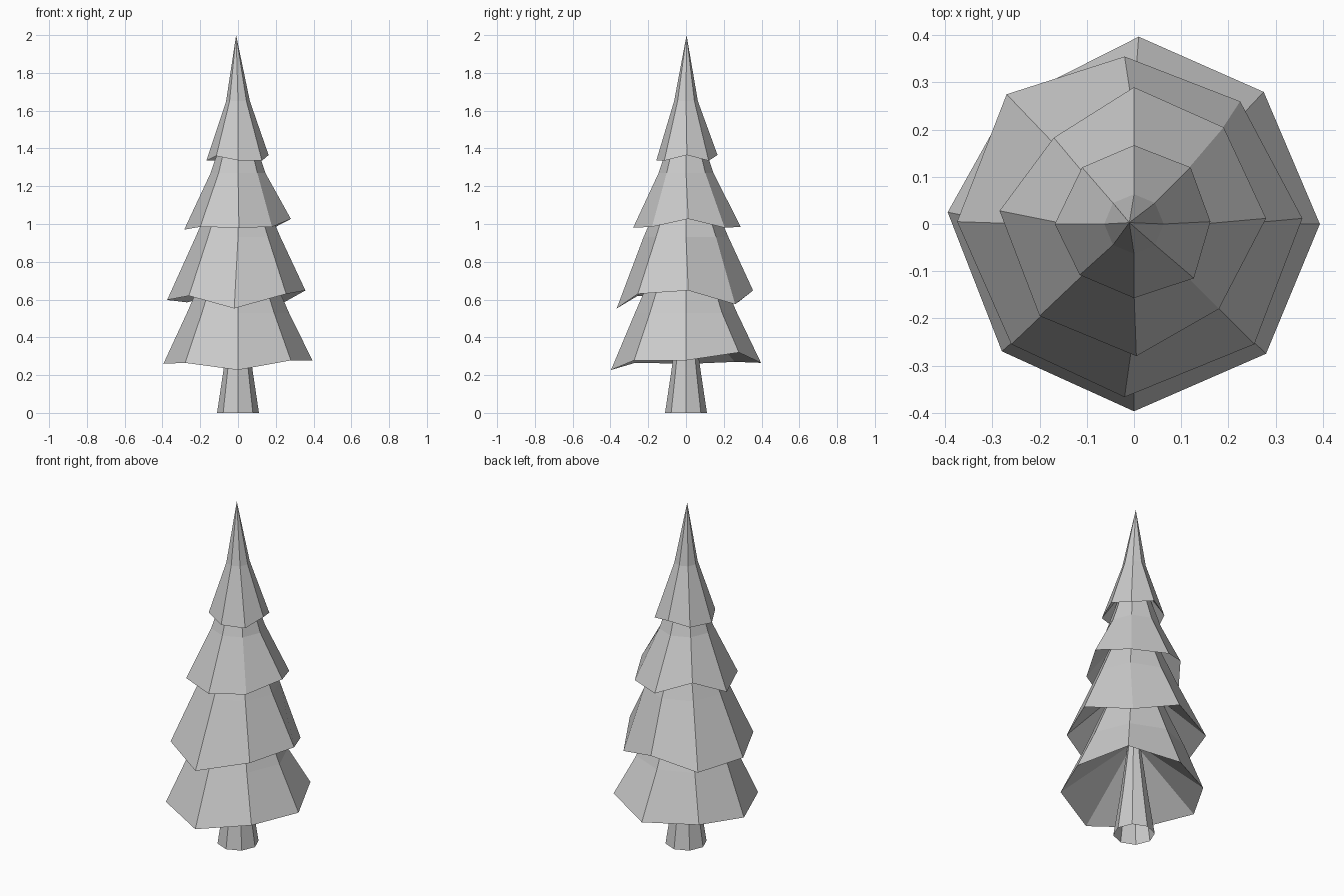
import bpy, math

if "Cube" in bpy.data.objects:
    bpy.data.objects.remove(bpy.data.objects["Cube"])

SIDES = 8


def ring(radius, z):
    return [(radius * math.cos(i * math.tau / SIDES),
             radius * math.sin(i * math.tau / SIDES), z) for i in range(SIDES)]


def loft(name, rings, tip=None):
    """Faceted shell through a stack of rings, closed by an optional tip."""
    verts = [p for r in rings for p in r]
    faces = []
    for k in range(len(rings) - 1):
        for i in range(SIDES):
            j = (i + 1) % SIDES
            a, b = k * SIDES, (k + 1) * SIDES
            faces.append((a + i, a + j, b + j, b + i))
    if tip:
        verts.append(tip)
        top = (len(rings) - 1) * SIDES
        faces += [(top + i, top + (i + 1) % SIDES, len(verts) - 1) for i in range(SIDES)]
    mesh = bpy.data.meshes.new(name)
    mesh.from_pydata(verts, [], faces)
    obj = bpy.data.objects.new(name, mesh)
    bpy.context.collection.objects.link(obj)
    return obj


# Trunk: tapered, running up into the recess under the lowest branches
loft("trunk", [ring(0.111, 0), ring(0.075, 0.24), ring(0.035, 0.54)])

# Ragged rims of the branch tiers, counter-clockwise from +x
rim_1 = [(.394, 0, .278), (.275, .28, .32), (.01, .397, .265), (-.265, .258, .27),
         (-.395, .025, .26), (-.28, -.27, .265), (0, -.397, .227), (.28, -.275, .278)]
rim_2 = [(.357, .012, .648), (.225, .26, .575), (-.02, .355, .648), (-.27, .275, .585),
         (-.375, .005, .598), (-.26, -.255, .62), (-.02, -.367, .553), (.255, -.255, .63)]
rim_3 = [(.28, .012, 1.027), (.19, .205, .98), (0, .29, .985), (-.17, .183, 1.05),
         (-.285, .028, .97), (-.2, -.195, .985), (.005, -.28, .98), (.18, -.18, .985)]
rim_4 = [(.162, .005, 1.365), (.12, .12, 1.335), (0, .167, 1.365), (-.11, .12, 1.337),
         (-.168, 0, 1.335), (-.115, -.108, 1.36), (0, -.157, 1.337), (.127, -.115, 1.335)]

# Branch tiers: recessed underside, rim, shoulder, tip
loft("branches_bottom", [ring(.035, .54), rim_1, ring(.27, .53)], (0, 0, 1.15))
loft("branches_lower", [ring(.035, .92), rim_2, ring(.225, .93)], (0, 0, 1.45))
loft("branches_upper", [ring(.03, 1.26), rim_3, ring(.145, 1.27)], (0, 0, 1.7))
loft("branches_top", [ring(.02, 1.55), rim_4, ring(.063, 1.65)], (-.01, .003, 2.0))
